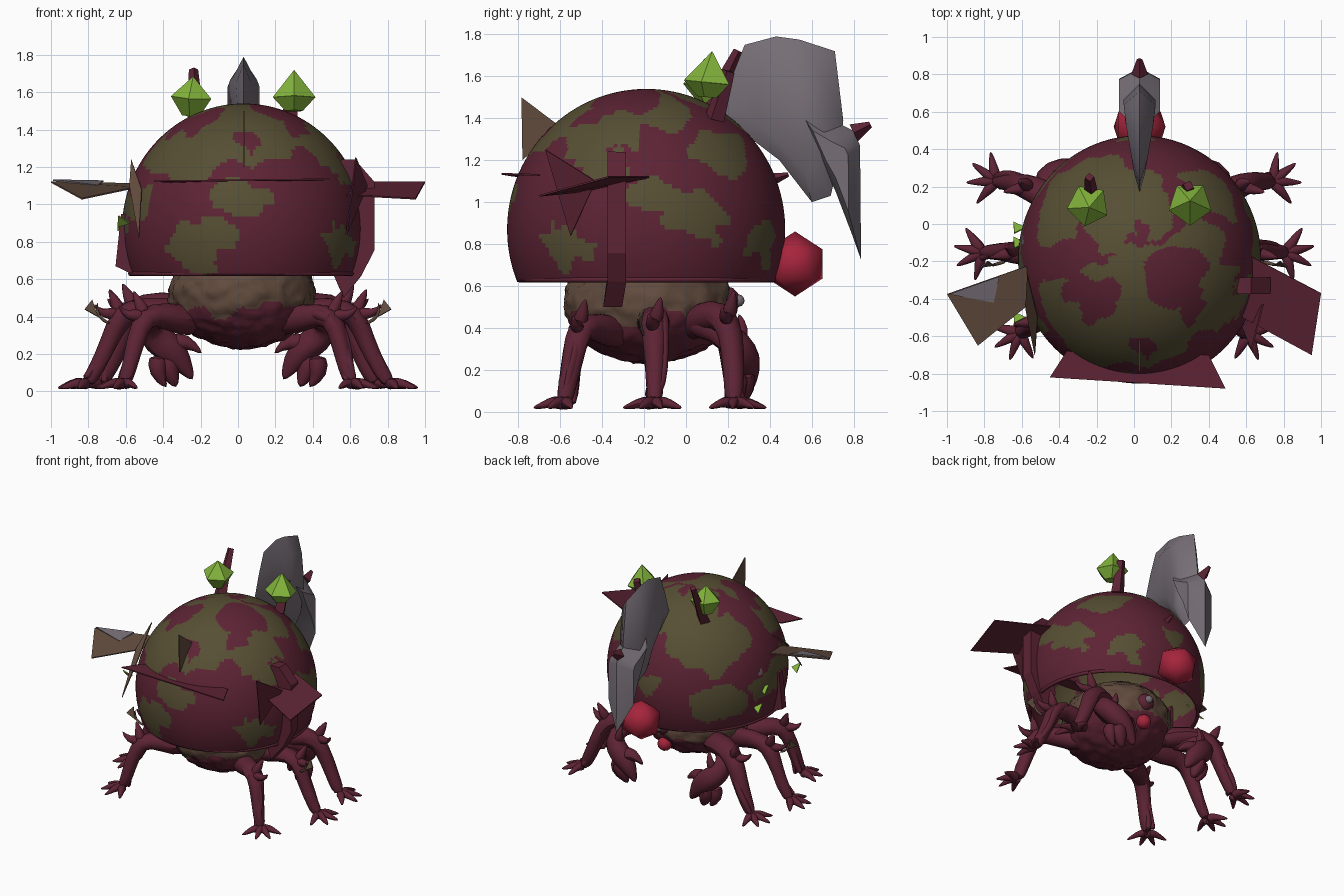
import bpy, bmesh, random
from math import radians, sin, cos, pi
from mathutils import Vector, Matrix, noise

random.seed(4)
cube = bpy.data.objects.get("Cube")
if cube:
    bpy.data.objects.remove(cube)


def material(name, rgb):
    m = bpy.data.materials.new(name)
    m.use_nodes = True
    m.diffuse_color = (*rgb, 1)
    m.node_tree.nodes["Principled BSDF"].inputs["Base Color"].default_value = (*rgb, 1)
    return m


maroon = material("dark maroon", (.11, .017, .035))
olive = material("olive", (.095, .078, .034))
brown = material("earth brown", (.12, .07, .047))
grey = material("horn grey", (.18, .155, .18))
green = material("leaf green", (.23, .46, .045))
red = material("berry red", (.38, .018, .045))


def finish(name, bm, *mats, angle=40):
    bmesh.ops.recalc_face_normals(bm, faces=bm.faces)
    me = bpy.data.meshes.new(name)
    bm.to_mesh(me)
    bm.free()
    for m in mats:
        me.materials.append(m)
    ob = bpy.data.objects.new(name, me)
    bpy.context.collection.objects.link(ob)
    if angle:
        bpy.ops.object.select_all(action='DESELECT')
        ob.select_set(True)
        bpy.context.view_layer.objects.active = ob
        bpy.ops.object.shade_smooth_by_angle(angle=radians(angle))
    return ob


def plate(name, mat, points, thick=.008):
    bm = bmesh.new()
    bm.faces.new([bm.verts.new(p) for p in points])
    ob = finish(name, bm, mat, angle=0)
    mod = ob.modifiers.new("thickness", 'SOLIDIFY')
    mod.thickness, mod.offset = thick, 0


def tube(bm, path, sides=8):
    """Gnarled tapering limb through (x, y, z, radius) points."""
    pts = [Vector(p[:3]) for p in path]
    rings, q, last = [], None, None
    for i, p in enumerate(pts):
        d = (pts[min(i + 1, len(pts) - 1)] - pts[max(i - 1, 0)]).normalized()
        q = d.to_track_quat('Z', 'Y') if q is None else last.rotation_difference(d) @ q
        last, ring = d, []
        for k in range(sides):
            a = 2 * pi * k / sides
            off = q @ Vector((cos(a), sin(a), 0))
            r = path[i][3] * (1 + .35 * noise.noise((p + off * .1) * 15))
            ring.append(bm.verts.new(p + off * r))
        rings.append(ring)
    for a, b in zip(rings, rings[1:]):
        for k in range(sides):
            n = (k + 1) % sides
            bm.faces.new((a[k], a[n], b[n], b[k]))
    bm.faces.new(rings[0])
    bm.faces.new(rings[-1])


def limb(name, tubes, mat=maroon):
    bm = bmesh.new()
    for t in tubes:
        tube(bm, t)
    ob = finish(name, bm, mat, angle=60)
    ob.modifiers.new("round", 'SUBSURF').levels = 1
    ob.modifiers["round"].render_levels = 1


# Domed shell with blotches given as (azimuth, elevation, radius)
OLIVE = [(3, 13, .27), (-20, -6, .26), (52, -7, .24), (0, 62, .62), (-40, 42, .45),
         (62, 45, .32), (66, 28, .2), (112, 4, .28), (130, 35, .28), (90, 14, .22),
         (150, -6, .2), (-135, 38, .45), (-130, 0, .34), (180, 10, .2), (-90, 5, .3),
         (-62, 12, .2), (100, 62, .25), (-165, 62, .4)]
BARE = [(60, 70, .24), (-54, 58, .2), (3, 46, .13), (45, 55, .14), (-5, 32, .1), (180, 75, .12)]
SPOTS = [(4, 35, .05), (122, 10, .07), (-100, 20, .05)]


def in_blobs(d, blobs, wide=1.5):
    for az, el, r in blobs:
        a, e = radians(az), radians(el)
        gap = d - Vector((sin(a) * cos(e), -cos(a) * cos(e), sin(e)))
        gap.z *= wide
        if gap.length < r:
            return True
    return False


centre = Vector((.03, -.19, .87))
bm = bmesh.new()
bmesh.ops.create_uvsphere(bm, u_segments=192, v_segments=96, radius=.663)
bmesh.ops.scale(bm, vec=(.98, 1, 1.01), verts=bm.verts)
bmesh.ops.bisect_plane(bm, geom=bm.verts[:] + bm.edges[:] + bm.faces[:],
                       plane_co=(0, 0, -.25), plane_no=(0, 0, 1), clear_inner=True)
for f in bm.faces:
    d = f.calc_center_median().normalized()
    d = d + noise.noise_vector(d * 4) * .14 + noise.noise_vector(d * 9) * .05
    if in_blobs(d, SPOTS, 1):
        f.material_index = 2
    elif in_blobs(d, OLIVE) and not in_blobs(d, BARE, 1):
        f.material_index = 1
bmesh.ops.translate(bm, vec=centre, verts=bm.verts)
shell = finish("shell", bm, maroon, olive, grey)
mod = shell.modifiers.new("wall", 'SOLIDIFY')
mod.thickness, mod.offset = .015, -1

# Rolled rim under the shell
bpy.ops.mesh.primitive_torus_add(major_segments=64, minor_segments=8, major_radius=.605,
                                 minor_radius=.013, location=(.03, -.19, .63))
rim = bpy.context.object
rim.name = "shell_rim"
rim.data.materials.append(maroon)
bpy.ops.object.shade_smooth_by_angle(angle=radians(60))

# Lumpy body, earthy above and maroon below
bm = bmesh.new()
bmesh.ops.create_icosphere(bm, subdivisions=5, radius=1)
for v in bm.verts:
    v.co *= 1 + .05 * noise.noise(v.co * 5) + .03 * noise.noise(v.co * 14)
    v.co = Vector((v.co.x * .39 + .02, v.co.y * .4 - .18, v.co.z * .29 + .52))
for f in bm.faces:
    c = f.calc_center_median()
    f.material_index = int(c.z + .08 * noise.noise(c * 9) > .45)
finish("body", bm, maroon, brown, angle=50)

# Three pairs of root-like legs, knee knobs and toes
LEGS = {
    "front": ([(.2, -.3, .36, .1), (.4, -.43, .41, .075), (.5, -.51, .41, .07),
               (.55, -.54, .26, .055), (.58, -.57, .12, .045), (.61, -.58, .035, .045)], -42),
    "middle": ([(.25, -.15, .4, .1), (.5, -.15, .45, .075), (.63, -.15, .42, .07),
                (.69, -.15, .26, .055), (.76, -.15, .12, .045), (.81, -.15, .035, .045)], 0),
    "rear": ([(.2, 0, .4, .1), (.42, .12, .47, .085), (.56, .2, .45, .075),
              (.63, .22, .27, .06), (.69, .23, .13, .05), (.74, .23, .035, .045)], 25),
}
for side, s in (("left", 1), ("right", -1)):
    for which, (path, heading) in LEGS.items():
        tubes = [path]
        # Twisted strands wrapped along the limb
        for k in range(3):
            tubes.append([(x + random.uniform(-.03, .03), y + random.uniform(-.045, .045),
                           z + random.uniform(-.01, .03), r * .5) for x, y, z, r in path[1:]])
        x, y, z, r = path[2]
        tubes.append([(x, y, z, .05), (x + .03, y + .02, z + .07, .03), (x + .06, y + .03, z + .13, .006)])
        tubes.append([(x, y, z, .05), (x + .1, y - .02, z - .01, .025), (x + .14, y - .03, z + .05, .005)])
        fx, fy, fz, r = path[-1]
        for da in (-75, -28, 12, 55):
            a = radians(heading + da)
            ring = [(.0, fz, .04), (.06, .05, .028), (.11, .03, .02), (.16, .018, .006)]
            tubes.append([(fx + cos(a) * t, fy + sin(a) * t, h, w) for t, h, w in ring])
        limb(f"{side}_{which}_leg", [[(p[0] * s, *p[1:]) for p in t] for t in tubes])

    # Curled claws under the rear
    claw = [
        [(.3, .02, .42, .08), (.47, .16, .4, .07), (.47, .25, .31, .08),
         (.37, .28, .24, .1), (.29, .29, .15, .065), (.24, .29, .06, .012)],
        [(.4, .27, .2, .08), (.36, .27, .1, .06), (.33, .26, .02, .012)],
        [(.42, .24, .2, .07), (.44, .24, .09, .05), (.38, .24, .02, .01)],
        [(.36, .28, .25, .07), (.27, .27, .28, .045), (.19, .26, .2, .008)],
        [(.42, .24, .3, .05), (.4, .28, .4, .03), (.38, .25, .47, .006)],
    ]
    limb(f"{side}_claw", [[(p[0] * s, *p[1:]) for p in t] for t in claw])

    # Thin twig with a leaf on each front leg
    limb(f"{side}_twig", [[(.68 * s, -.2, .36, .012), (.76 * s, -.22, .4, .01), (.75 * s, -.22, .48, .006)]], brown)
    plate(f"{side}_twig_leaf", brown, [(.75 * s, -.22, .4), (.82 * s, -.23, .44), (.78 * s, -.2, .49)])

# Face tucked under the shell: eye and tongue
for name, mat, loc, size in (("eye_socket", maroon, (.06, .19, .53), .07),
                             ("eye", grey, (.07, .25, .53), .03),
                             ("tongue", red, (.06, .18, .38), .055)):
    bm = bmesh.new()
    bmesh.ops.create_icosphere(bm, subdivisions=2, radius=size, matrix=Matrix.Translation(loc))
    finish(name, bm, mat)


# Bladed horn in two pieces: outline in y, z swelling to a flattened core
def blade(name, outline, core, half):
    bm = bmesh.new()
    cy = sum(p[0] for p in outline) / len(outline)
    cz = sum(p[1] for p in outline) / len(outline)
    edge = [bm.verts.new((.03, y, z)) for y, z in outline]
    for s in (1, -1):
        mid = []
        for y, z in outline:
            ny, nz = cy + (y - cy) * core, cz + (z - cz) * core
            mid.append(bm.verts.new((.03 + s * half * min(1, max(.2, (ny - .1) / .5)), ny, nz)))
        for i in range(len(edge)):
            j = (i + 1) % len(edge)
            bm.faces.new((edge[i], edge[j], mid[j], mid[i]))
        bm.faces.new(mid)
    bmesh.ops.triangulate(bm, faces=bm.faces)
    finish(name, bm, grey, angle=45)


blade("horn_blade", [(.17, 1.44), (.22, 1.6), (.28, 1.75), (.43, 1.79), (.54, 1.775), (.71, 1.72),
                     (.75, 1.39), (.73, 1.2), (.69, 1.03), (.6, 1.0), (.445, 1.2), (.255, 1.345)], .68, .085)
blade("horn_hook", [(.49, 1.51), (.66, 1.41), (.8, 1.34), (.83, 1.27), (.835, .725),
                    (.79, .85), (.71, 1.06), (.62, 1.22)], .5, .11)


def cone(name, mat, loc, direction, r1, r2, depth, sides):
    bm = bmesh.new()
    rot = Vector(direction).to_track_quat('Z', 'Y').to_matrix().to_4x4()
    bmesh.ops.create_cone(bm, cap_ends=True, segments=sides, radius1=r1, radius2=r2,
                          depth=depth, matrix=Matrix.Translation(loc) @ rot)
    finish(name, bm, mat, angle=0)


cone("horn_stub", maroon, (.03, .84, 1.35), (0, 1, .5), .045, .015, .09, 4)
cone("shell_stub", maroon, (.05, .45, 1.12), (0, 1, .3), .03, .01, .08, 4)

# Eye stalks with green crystals
cone("right_stalk", maroon, (-.23, .17, 1.56), (-.05, .5, 1), .05, .025, .36, 4)
cone("left_stalk", maroon, (.28, .17, 1.51), (.1, .3, 1), .05, .03, .24, 4)
for name, loc, lean, r, up, down in (("right_crystal", (-.245, .1, 1.575), (.05, -.1, 1), .115, .11, .1),
                                     ("left_crystal", (.3, .11, 1.57), (0, .1, 1), .12, .15, .07)):
    cone(name + "_top", green, Vector(loc) + Vector(lean) * up / 2, lean, r, 0, up, 5)
    cone(name + "_base", green, Vector(loc) - Vector(lean) * down / 2, lean, .05, r, down, 5)

# Red berry at the back
bm = bmesh.new()
bmesh.ops.create_icosphere(bm, subdivisions=1, radius=.155, matrix=Matrix.Translation((.03, .52, .705)))
finish("berry", bm, red, angle=50)

# Flat thorns around the shell
plate("front_thorn", maroon, [(-.45, -.82, 1.125), (.49, -.88, 1.135), (.4, -.7, 1.13), (-.36, -.68, 1.12)])
plate("front_fin", brown, [(.03, -.785, 1.5), (.03, -.78, 1.2), (.03, -.6, 1.36)])
plate("left_thorn", maroon, [(.6, -.16, 1.12), (1.0, -.37, 1.12), (.95, -.7, 1.03), (.58, -.5, 1.05)])
plate("left_cross_thorn", maroon, [(.63, -.67, 1.25), (.69, -.43, 1.1), (.58, -.55, .84)])
plate("left_side_fin", maroon, [(.55, -.33, 1.24), (.625, -.33, 1.24), (.73, -.33, 1.12),
                                (.73, -.33, .757), (.66, -.33, .62), (.565, -.35, .5), (.5, -.33, .65)], .09)
plate("right_thorn", brown, [(-1.0, -.375, 1.12), (-.56, -.22, 1.11), (-.55, -.42, 1.09), (-.835, -.65, 1.03)])
plate("right_thorn_tip", grey, [(-.99, -.375, 1.13), (-.72, -.28, 1.125), (-.75, -.42, 1.1)])
plate("right_cross_thorn", brown, [(-.57, -.27, 1.24), (-.515, -.5, 1.08), (-.53, -.7, .82), (-.58, -.45, 1.1)])
plate("right_side_fin", maroon, [(-.58, -.3, .95), (-.625, -.3, .95), (-.655, -.3, .67), (-.55, -.3, .62)], .05)

# Little leaves sprouting on the right side
for y, z in ((-.1, .88), (-.5, .9), (-.02, .76)):
    plate("shell_leaf", green, [(-.58, y, z), (-.64, y - .03, z + .04), (-.645, y + .03, z - .02)])
